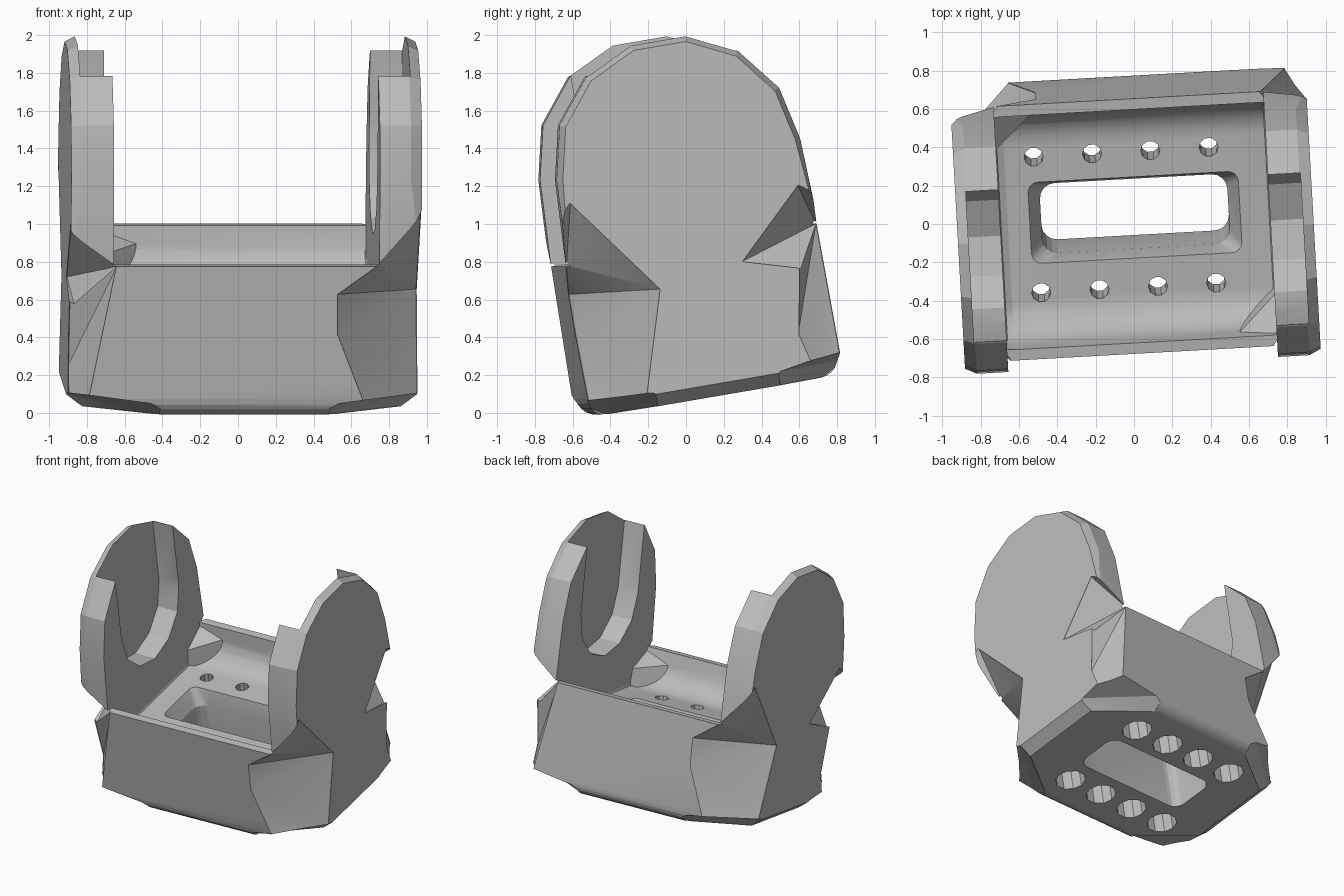
import bpy, bmesh, math
from mathutils import Vector, Matrix

cube = bpy.data.objects.get("Cube")
if cube:
    bpy.data.objects.remove(cube, do_unlink=True)

mat = bpy.data.materials.new("light_grey")
mat.use_nodes = True
grey = (0.5, 0.5, 0.5, 1)
mat.diffuse_color = grey
mat.node_tree.nodes["Principled BSDF"].inputs["Base Color"].default_value = grey

DEEP, RIM, FLOOR = 0.675, 0.81, 0.54
INNER, OUTER = 0.705, 0.93
EAR_Z, EAR_R = 1.27, 0.655


def hull(name, points):
    """Convex solid around the given points."""
    bm = bmesh.new()
    for p in points:
        bm.verts.new(p)
    bmesh.ops.remove_doubles(bm, verts=bm.verts, dist=1e-4)
    bmesh.ops.convex_hull(bm, input=bm.verts)
    loose = [v for v in bm.verts if not v.link_faces]
    bmesh.ops.delete(bm, geom=loose, context='VERTS')
    bmesh.ops.recalc_face_normals(bm, faces=bm.faces)
    me = bpy.data.meshes.new(name)
    bm.to_mesh(me)
    bm.free()
    me.materials.append(mat)
    ob = bpy.data.objects.new(name, me)
    bpy.context.collection.objects.link(ob)
    return ob


def combine(target, tool, operation):
    """Apply a boolean, with a second solver if the first changes nothing."""
    tool.hide_render = True
    bpy.context.view_layer.objects.active = target
    before = len(target.data.polygons)
    for solver in ('MANIFOLD', 'EXACT'):
        mod = target.modifiers.new("bool", 'BOOLEAN')
        mod.operation, mod.solver, mod.object = operation, solver, tool
        bpy.ops.object.modifier_apply(modifier=mod.name)
        if len(target.data.polygons) != before:
            break
    bpy.data.objects.remove(tool, do_unlink=True)


def arc(radius, start, end, steps, cy=0, cz=0):
    angles = [math.radians(start + (end - start) * i / steps) for i in range(steps + 1)]
    return [(cy + radius * math.cos(a), cz + radius * math.sin(a)) for a in angles]


def both(points):
    """Mirror a (y, z) outline front to back."""
    return points + [(-y, z) for y, z in points]


def prism(name, outline, x0, x1):
    return hull(name, [(x, y, z) for x in (x0, x1) for y, z in outline])


def turned(points, side):
    """Half-turn about the vertical axis when side is -1."""
    return [(side * x, side * y, z) for x, y, z in points]


def cut_pair(name, points, out):
    """Cut away everything outside the points, on both half-turn copies."""
    wedge = [tuple(Vector(p) + Vector(out) * f) for p in points for f in (-0.01, 1)]
    for side in (-1, 1):
        combine(bracket, hull(name, turned(wedge, side)), 'DIFFERENCE')


# base block with rounded lower edges
lower = both([(DEEP, RIM)] + arc(0.1, 0, -90, 5, DEEP - 0.1, 0.1))
bracket = prism("bracket", lower, -0.8, 0.8)

# tray hollow with wide rounded floor edges
fillet = both(arc(0.2, -90, -15, 8, 0.41, FLOOR + 0.2) + [(0.62, 0.83), (0.66, 1.2)])
tray = [(s * (INNER + 0.01 - dx), y, z + dz) for s in (-1, 1) for y, z in fillet
        for dx, dz in ((0, 0.05), (0.015, 0.015), (0.05, 0))]
combine(bracket, hull("tray_hollow", tray), 'DIFFERENCE')

# side ears: rounded plates with a chamfered rim
for side in (-1, 1):
    ear = []
    for x, r, inset in ((INNER, EAR_R, 0), (0.87, EAR_R, 0), (OUTER, EAR_R - 0.03, 0.01)):
        outline = arc(r, 0, 360, 14, 0, EAR_Z)
        outline += [(y * (1 - inset), z) for y, z in lower]
        ear += [(x, y, z) for y, z in outline]
    combine(bracket, hull("ear", turned(ear, side)), 'UNION')

# gussets filling the tray corners behind the deep facets
gusset = [(0.72, -0.39, 0.5), (0.72, -0.64, 0.5), (0.45, -0.64, 0.5),
          (0.72, -0.41, 0.68), (0.72, -0.64, 0.8), (0.48, -0.64, 0.72)]
for side in (-1, 1):
    combine(bracket, hull("gusset", turned(gusset, side)), 'UNION')

# blind slots, open at the top, on the inner ear faces
slot = arc(0.4, 180, 360, 6, 0, EAR_Z) + [(-0.4, 2.3), (0.4, 2.3)]
for side in (-1, 1):
    combine(bracket, prism("slot", slot, side * 0.6, side * 0.875), 'DIFFERENCE')

# corner facets: a deep and a shallow pair, each with a sloped neck above
deep_tip, deep_rim = (0.93, -0.215, 0.61), (0.69, -DEEP, RIM)
cut_pair("deep_neck", [deep_tip, deep_rim, (0.93, -0.61, 1.14), (0.9, -0.6, 0.55)],
         (0.4, -0.4, 0))
cut_pair("deep_facet", [deep_tip, deep_rim, (0.485, -DEEP, 0.66), (0.485, -DEEP, 0.45),
                        (0.7, -DEEP, 0.1), (0.93, -0.43, 0.05),
                        (0.7, -DEEP, -0.1), (0.93, -0.43, -0.1)], (0.4, -0.4, 0))
low_tip, low_rim = (0.93, 0.54, 0.63), (0.69, DEEP, RIM)
cut_pair("shallow_neck", [(0.93, 0.24, 0.68), (0.93, 0.6, 1.03), low_rim, low_tip,
                          (0.9, 0.66, 0.55)], (0.4, 0.4, 0))
cut_pair("shallow_facet", [low_tip, low_rim, (0.79, DEEP, 0.63), (0.93, 0.47, 0.25),
                           (0.87, DEEP, 0.05), (0.93, 0.56, 0.05),
                           (0.87, DEEP, -0.1), (0.93, 0.56, -0.1)], (0.4, 0.4, 0))

# bevels under the four corners and along the lower side edges
for s in (-1, 1):
    cut_pair("under_bevel", [(0.45, s * 0.59, 0), (0.84, s * 0.33, 0),
                             (0.95, s * 0.33, 0.07), (0.91, s * 0.69, 0.13),
                             (0.45, s * 0.71, 0.07)], (0.2, s * 0.2, -0.3))
cut_pair("side_chamfer", [(0.98, -1, 0.1), (0.98, 1, 0.1),
                          (0.8, -1, -0.04), (0.8, 1, -0.04)], (0.3, 0, -0.2))


# central window with rounded corners, flared at the floor
def rounded_rect(hx, hy, r, z):
    return [(sx * (hx - r + a), sy * (hy - r + b), z)
            for sx in (-1, 1) for sy in (-1, 1) for a, b in arc(r, 0, 90, 4)]


straight = rounded_rect(0.49, 0.185, 0.08, -0.2) + rounded_rect(0.49, 0.185, 0.08, 0.7)
flare = rounded_rect(0.48, 0.18, 0.08, 0.4) + rounded_rect(0.56, 0.22, 0.05, FLOOR + 0.02)
for points in (straight, flare):
    combine(bracket, hull("window", points), 'DIFFERENCE')

# two rows of screw holes, counterbored from below
for y in (-0.37, 0.35):
    for i in range(4):
        x = (i - 1.5) * 0.305 - 0.053
        for radius, top in ((0.05, 0.8), (0.11, 0.3)):
            ring = arc(radius, 0, 360, 10)
            hole = [(x + a, y + b, z) for a, b in ring for z in (-0.2, top)]
            combine(bracket, hull("screw_hole", hole), 'DIFFERENCE')

# lean the whole bracket back and turn it slightly
bracket.data.transform(Matrix.Translation((0, 0.125, 0.09))
                       @ Matrix.Rotation(math.radians(3.2), 4, 'Z')
                       @ Matrix.Rotation(math.radians(9.7), 4, 'X'))
bpy.ops.object.select_all(action='DESELECT')
bracket.select_set(True)
bpy.context.view_layer.objects.active = bracket
bpy.ops.object.shade_smooth_by_angle(angle=math.radians(20))
